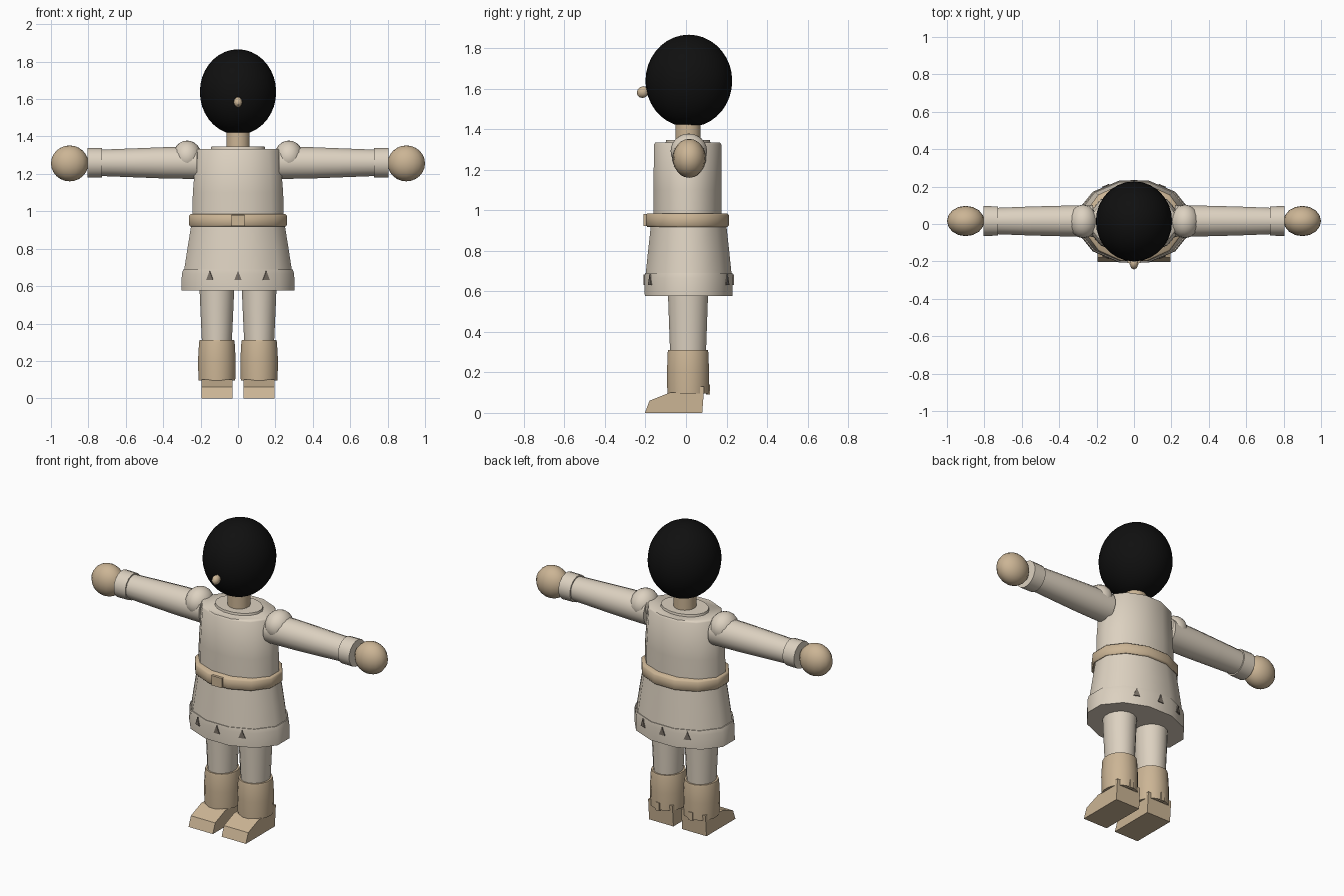
import bpy, bmesh
from math import sin, cos, pi, radians
from mathutils import Vector

if "Cube" in bpy.data.objects:
    bpy.data.objects.remove(bpy.data.objects["Cube"])


def material(name, rgb):
    m = bpy.data.materials.new(name)
    m.use_nodes = True
    m.diffuse_color = (*rgb, 1)
    m.node_tree.nodes["Principled BSDF"].inputs["Base Color"].default_value = (*rgb, 1)
    return m


CLOTH = material("cream cloth", (0.72, 0.64, 0.53))
TAN = material("tan leather", (0.6, 0.46, 0.3))
BLACK = material("black", (0.005, 0.005, 0.005))
TAUPE = material("dark taupe", (0.2, 0.17, 0.14))


def finish(bm, name, mat, smooth=True):
    bmesh.ops.recalc_face_normals(bm, faces=bm.faces)
    mesh = bpy.data.meshes.new(name)
    bm.to_mesh(mesh)
    bm.free()
    ob = bpy.data.objects.new(name, mesh)
    bpy.context.collection.objects.link(ob)
    mesh.materials.append(mat)
    if smooth:
        bpy.ops.object.select_all(action="DESELECT")
        ob.select_set(True)
        bpy.context.view_layer.objects.active = ob
        bpy.ops.object.shade_smooth_by_angle(angle=radians(50))
    return ob


def loft(name, mat, rings, at, n=12, axis="z", side=1):
    """Capped tube; each ring is (position, radius a, radius b)."""
    bm = bmesh.new()
    loops = []
    for p, a, b in rings:
        loop = []
        for i in range(n):
            t = 2 * pi * (i + 0.5) / n
            u, v = a * cos(t), b * sin(t)
            co = (at[0] + u, at[1] + v, p) if axis == "z" else (side * p, at[1] + u, at[2] + v)
            loop.append(bm.verts.new(co))
        loops.append(loop)
    for lo, hi in zip(loops, loops[1:]):
        for i in range(n):
            j = (i + 1) % n
            bm.faces.new((lo[i], lo[j], hi[j], hi[i]))
    bm.faces.new(loops[0])
    bm.faces.new(loops[-1])
    return finish(bm, name, mat)


def ball(name, mat, at, radii, u=24, v=16):
    bm = bmesh.new()
    bmesh.ops.create_uvsphere(bm, u_segments=u, v_segments=v, radius=1)
    bmesh.ops.scale(bm, vec=radii, verts=bm.verts)
    bmesh.ops.translate(bm, vec=at, verts=bm.verts)
    return finish(bm, name, mat)


def box(name, mat, at, size):
    bm = bmesh.new()
    bmesh.ops.create_cube(bm, size=1)
    bmesh.ops.scale(bm, vec=size, verts=bm.verts)
    bmesh.ops.translate(bm, vec=at, verts=bm.verts)
    return finish(bm, name, mat, False)


def prism(name, mat, points, offset):
    """Extrude a flat outline by an offset vector."""
    bm = bmesh.new()
    face = bm.faces.new([bm.verts.new(p) for p in points])
    new = bmesh.ops.extrude_face_region(bm, geom=[face], use_keep_orig=True)["geom"]
    verts = [g for g in new if isinstance(g, bmesh.types.BMVert)]
    bmesh.ops.translate(bm, vec=offset, verts=verts)
    return finish(bm, name, mat, False)


# Head, nose and neck
ball("head", BLACK, (0, 0.014, 1.638), (0.204, 0.214, 0.228), 28, 18)
nose = ball("nose", TAN, (0, 0, 0), (0.024, 0.032, 0.028), 8, 6)
nose.location = (0, -0.212, 1.583)
nose.rotation_euler.x = radians(30)
loft("neck", TAN, [(1.33, 0.064, 0.064), (1.45, 0.064, 0.064)], (0, 0.01), 16)

# Clothed body
loft("collar", CLOTH, [(1.32, 0.15, 0.115), (1.347, 0.145, 0.11)], (0, 0.01), 16)
loft("torso", CLOTH, [(0.95, 0.254, 0.174), (1.1, 0.25, 0.174), (1.325, 0.231, 0.172),
                      (1.334, 0.222, 0.165)], (0, 0.008))
loft("skirt", CLOTH, [(0.66, 0.302, 0.222), (0.8, 0.28, 0.207), (0.95, 0.255, 0.19)], (0, 0.013))
loft("skirt_hem", CLOTH, [(0.577, 0.313, 0.224), (0.665, 0.311, 0.226), (0.69, 0.303, 0.223)],
     (0, 0.013))
loft("belt", TAN, [(0.918, 0.264, 0.205), (0.926, 0.27, 0.212), (0.976, 0.27, 0.212),
                   (0.985, 0.262, 0.203)], (0, 0.007))
box("buckle", TAN, (0, -0.199, 0.951), (0.072, 0.02, 0.06))

# Triangular hem trim, three at the front and three at the back
for facing, angle in enumerate((210, 270, 330, 30, 90, 150)):
    # centre of the matching flat side of the twelve-sided hem
    t = radians(angle + (30 if angle in (210, 30) else -30 if angle in (330, 150) else 0))
    c = Vector((0.311 * cos(t) * cos(pi / 12), 0.013 + 0.226 * sin(t) * cos(pi / 12), 0.632))
    out = Vector((cos(t) / 0.311, sin(t) / 0.226, 0)).normalized()
    along = Vector((-out.y, out.x, 0))
    c -= out * 0.003
    prism(f"hem_triangle_{facing}", TAUPE,
          [c - along * 0.02, c + along * 0.02, c + Vector((0, 0, 0.05))], out * 0.008)

# Limbs on both sides
for side, label in ((1, "left"), (-1, "right")):
    # Arm
    mid = (0, 0.016, 1.259)
    ball(label + "_shoulder", CLOTH, (side * 0.272, 0.014, 1.292), (0.078, 0.09, 0.086), 16, 12)
    loft(label + "_upper_arm", CLOTH, [(0.22, 0.086, 0.088), (0.4, 0.083, 0.085), (0.55, 0.079, 0.079)],
         mid, 16, "x", side)
    loft(label + "_forearm", CLOTH, [(0.55, 0.079, 0.079), (0.78, 0.07, 0.07)], mid, 16, "x", side)
    loft(label + "_cuff", CLOTH, [(0.727, 0.08, 0.08), (0.805, 0.081, 0.081)], mid, 16, "x", side)
    ball(label + "_hand", TAN, (side * 0.9, 0.016, 1.256), (0.1, 0.081, 0.096), 16, 12)

    # Leg and boot
    x = side * 0.113
    loft(label + "_leg", CLOTH, [(0.29, 0.081, 0.09), (0.48, 0.09, 0.097), (0.62, 0.096, 0.102)],
         (x, 0.01), 16)
    loft(label + "_boot_shaft", TAN, [(0.096, 0.1, 0.104), (0.2, 0.103, 0.106), (0.3, 0.097, 0.102),
                                      (0.311, 0.094, 0.099)], (x, 0.01), 16)
    profile = [(-0.203, 0), (0.08, 0), (0.09, 0.13), (0.06, 0.13), (0.05, 0.1),
               (-0.08, 0.1), (-0.18, 0.06)]
    prism(label + "_shoe", TAN, [(x - 0.083, y, z) for y, z in profile], (0.166, 0, 0))
    box(label + "_heel_strap", TAN, (x, 0.108, 0.115), (0.025, 0.02, 0.05))
